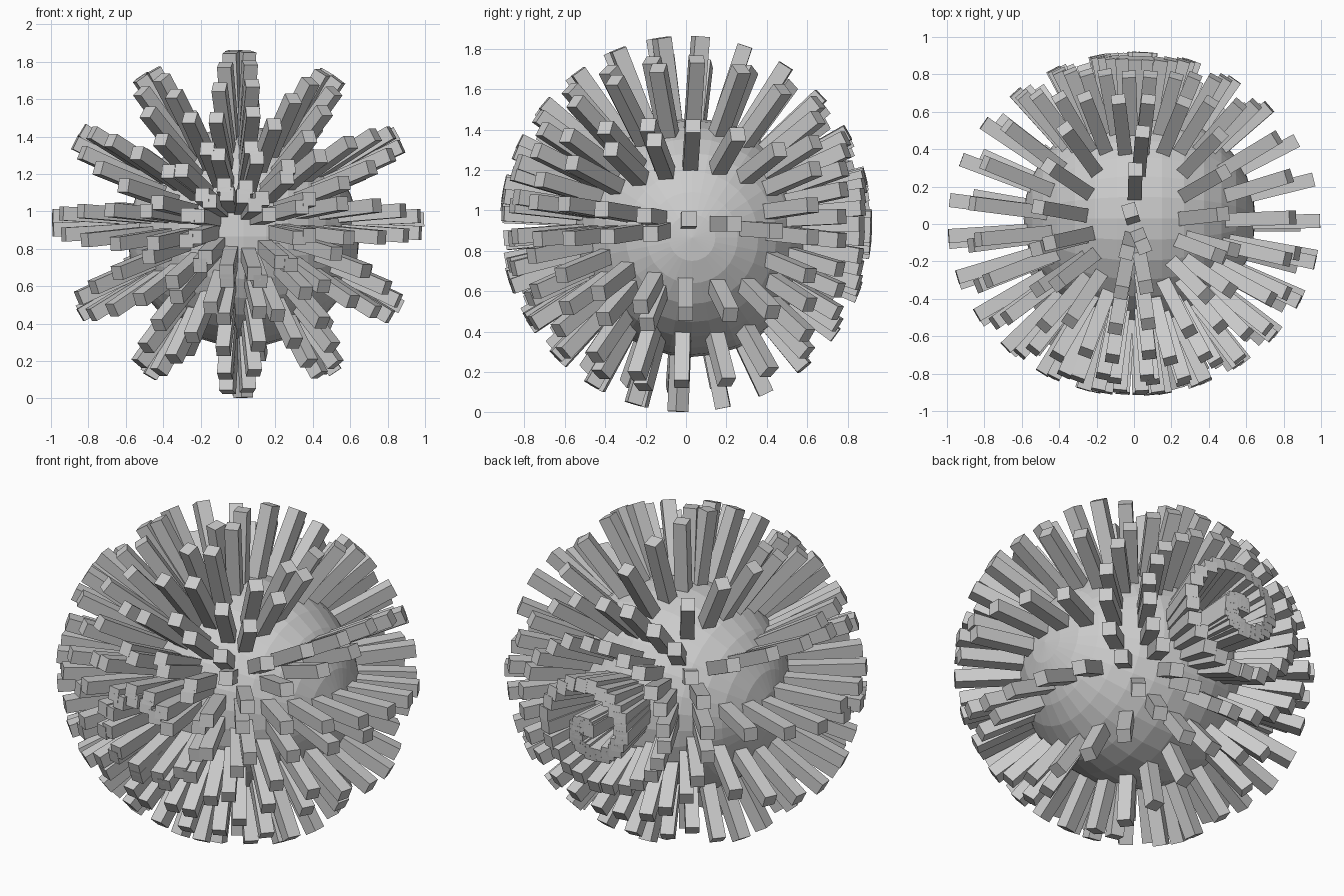
import bpy, bmesh
from math import sin, cos, radians
from mathutils import Vector, Matrix

if "Cube" in bpy.data.objects:
    bpy.data.objects.remove(bpy.data.objects["Cube"])

CENTRE = Vector((0, 0, 0.933))

# Faceted core ball, poles on the x axis, sitting slightly low
bpy.ops.mesh.primitive_uv_sphere_add(segments=32, ring_count=16, radius=1, location=(0.03, 0.03, 0.865))
core = bpy.context.object
core.name = "core_ball"
core.data.transform(Matrix.Diagonal((0.62, 0.59, 0.59, 1)) @ Matrix.Rotation(radians(90), 4, 'Y'))

# Square bars pointing outward, collected in one mesh
bm = bmesh.new()
WIDTH, INNER = 0.075, 0.42


def add_bar(lat, ang):
    lat, ang = radians(lat), radians(ang)
    tip = Vector((0.995 * cos(lat) * cos(ang), 0.92 * sin(lat), 0.93 * cos(lat) * sin(ang)))
    out = tip.normalized()
    length = tip.length - INNER
    mat = (Matrix.Translation(out * (INNER + length / 2))
           @ out.to_track_quat('Z', 'Y').to_matrix().to_4x4()
           @ Matrix.Diagonal((WIDTH, WIDTH, length, 1)))
    bmesh.ops.create_cube(bm, size=1, matrix=mat)


STEP = 14
for arm in range(12):
    start = 1 + STEP * arm / 12
    for k in range(-7, 7):
        lat = start + STEP * k
        bend = (abs(lat) / 80) ** 1.5
        # main rows, twisting from front to back
        if -82 < lat < 90:
            add_bar(lat, 30 * arm + 1.5 + (18 if lat < 0 else -18) * bend)
        # forked rows on the front half
        if -82 < lat < -5:
            add_bar(lat + 2, 30 * arm - 2.5 - 9 * bend)
        # filler rows around the back pole
        if 38 < lat < 88:
            add_bar(lat, 30 * arm + 15 - 18 * bend)

mesh = bpy.data.meshes.new("radial_bars")
bm.to_mesh(mesh)
bm.free()
bars = bpy.data.objects.new("radial_bars", mesh)
bars.location = CENTRE
bpy.context.collection.objects.link(bars)
